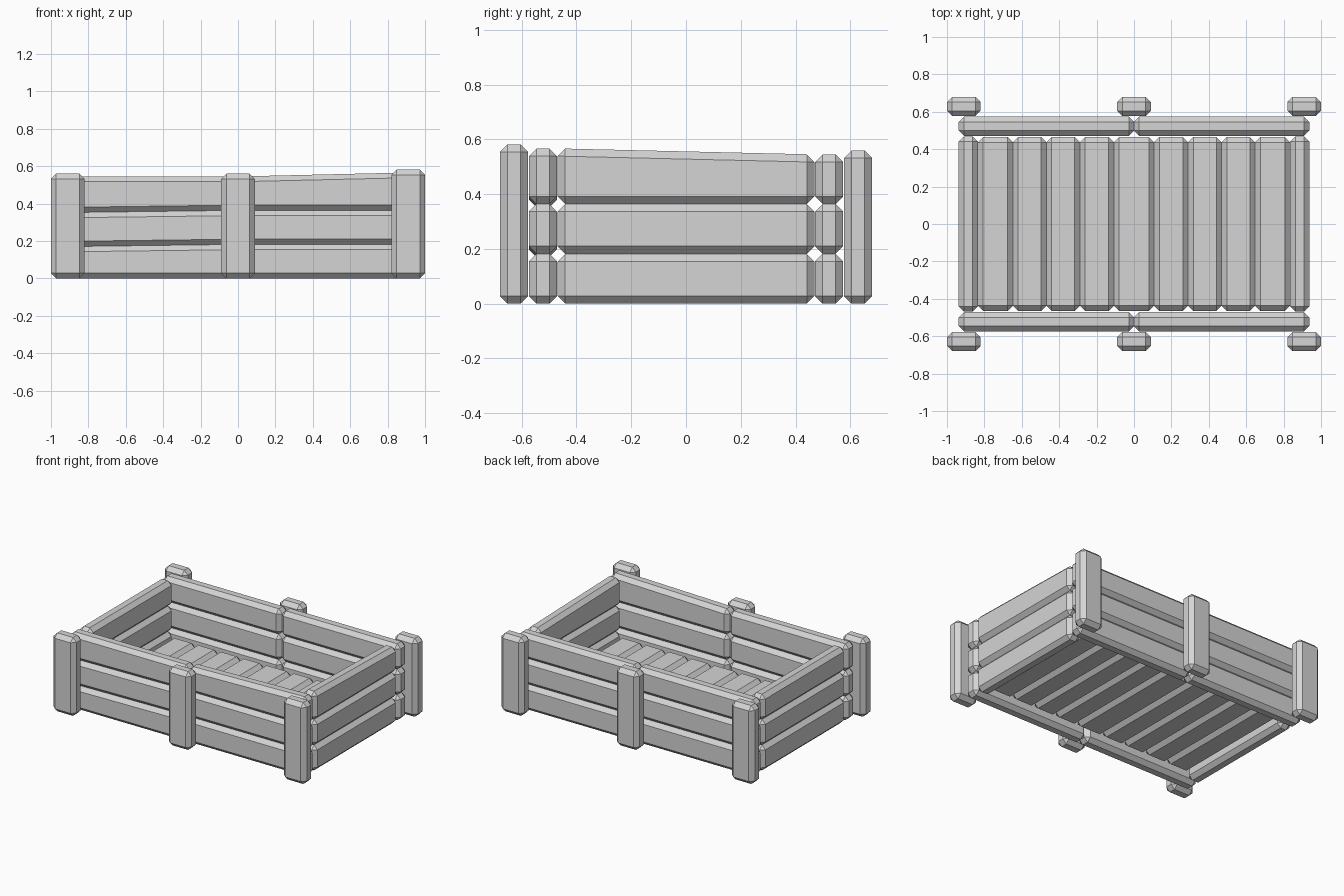
import bpy

if "Cube" in bpy.data.objects:
    bpy.data.objects.remove(bpy.data.objects["Cube"], do_unlink=True)

# Single material for the whole crate
GREY = (0.66, 0.66, 0.66, 1)
mat = bpy.data.materials.new("plain_grey")
mat.use_nodes = True
mat.diffuse_color = GREY
bsdf = next(n for n in mat.node_tree.nodes if n.type == "BSDF_PRINCIPLED")
bsdf.inputs["Base Color"].default_value = GREY


def warp(co):
    """Hand-made irregularity: one raised corner, one sagging corner."""
    if co.z > 0.5 and co.x > 0.5 and co.y < -0.3:
        co.z += 0.022
    if 0.16 < co.z < 0.4 and co.x < -0.5 and co.y < -0.47:
        co.z -= 0.012


def plank(name, x, y, z):
    """Chamfered board spanning the given (low, high) ranges."""
    bpy.ops.mesh.primitive_cube_add(size=1)
    ob = bpy.context.object
    ob.name = name
    for v in ob.data.vertices:
        for axis, span in enumerate((x, y, z)):
            v.co[axis] = span[v.co[axis] > 0]
        warp(v.co)
    bevel = ob.modifiers.new("chamfer", "BEVEL")
    bevel.width = 0.028
    bevel.segments = 1
    ob.data.materials.append(mat)


def mirrored(low, high, sign):
    return (low, high) if sign > 0 else (-high, -low)


ROWS = [(0, 0.182), (0.182, 0.364), (0.364, 0.545)]
SIDES = [("front", -1), ("back", 1)]
ENDS = [("right", -1), ("left", 1)]

for side, sy in SIDES:
    # Upright posts
    for label, x in (("right", -0.91), ("middle", 0), ("left", 0.91)):
        plank(f"{side}_{label}_post", (x - 0.09, x + 0.09),
              mirrored(0.577, 0.68, sy), (0, 0.56))
    # Long wall boards, two per row
    for i, row in enumerate(ROWS):
        for end, sx in ENDS:
            plank(f"{side}_{end}_wall_board_{i + 1}", mirrored(0, 0.937, sx),
                  mirrored(0.471, 0.574, sy), row)

# Short end wall boards
for end, sx in ENDS:
    for i, row in enumerate(ROWS):
        plank(f"{end}_end_board_{i + 1}", mirrored(0.835, 0.937, sx),
              (-0.469, 0.469), row)

# Floor boards, raised off the ground, the middle one slightly wider
half = [0.107, 0.289, 0.468, 0.648, 0.835]
edges = [-e for e in reversed(half)] + half
for i, span in enumerate(zip(edges, edges[1:])):
    plank(f"floor_board_{i + 1}", span, (-0.465, 0.465), (0.05, 0.15))
